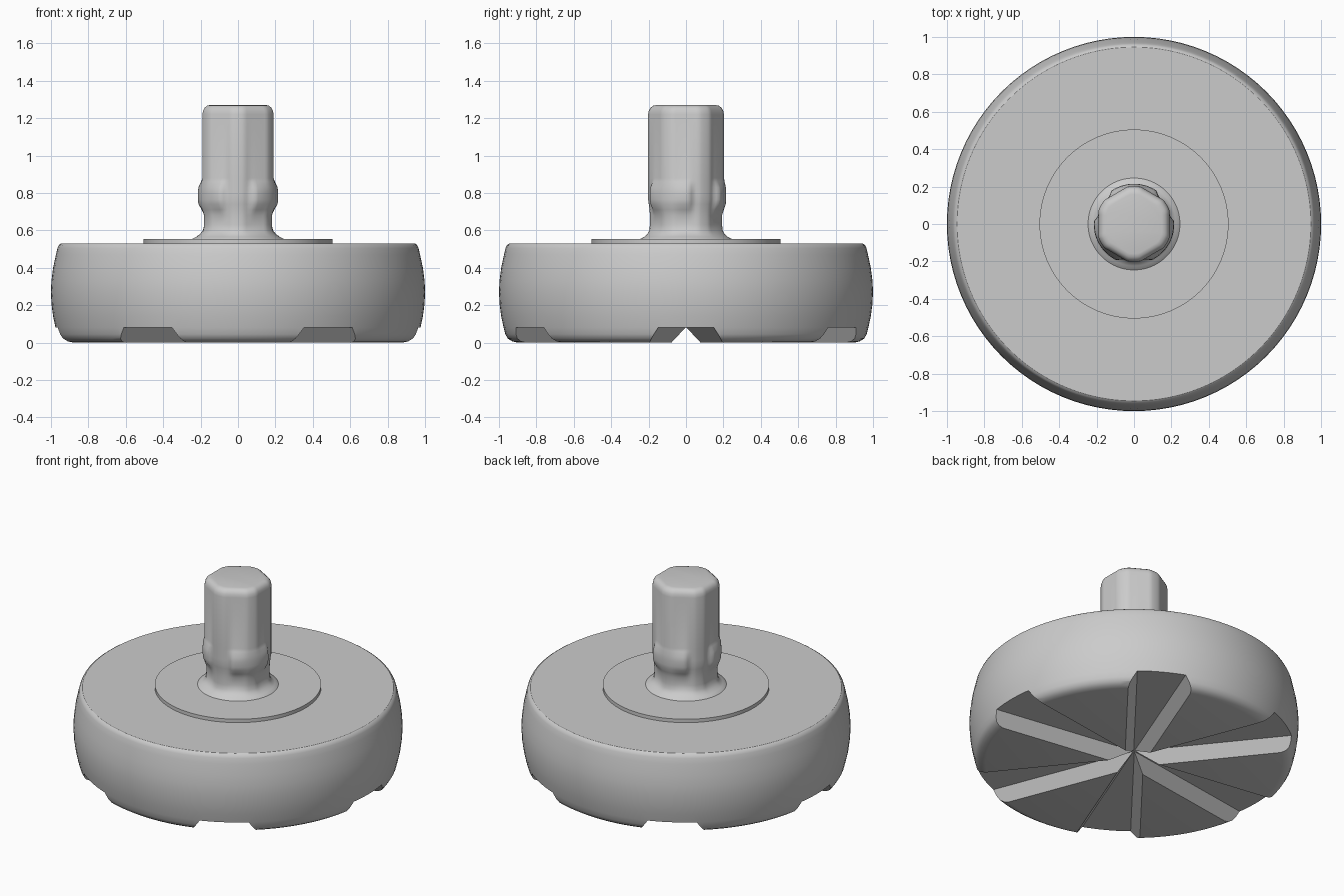
import bpy, bmesh, math
from mathutils import Matrix

cube = bpy.data.objects.get("Cube")
if cube:
    bpy.data.objects.remove(cube, do_unlink=True)

grey = bpy.data.materials.new("plain grey")
grey.use_nodes = True
grey.diffuse_color = (0.6, 0.6, 0.6, 1)
grey.node_tree.nodes["Principled BSDF"].inputs["Base Color"].default_value = (0.6, 0.6, 0.6, 1)


def finish(name, bm):
    """Turn a bmesh into a named object with the grey material."""
    bmesh.ops.recalc_face_normals(bm, faces=bm.faces)
    mesh = bpy.data.meshes.new(name)
    bm.to_mesh(mesh)
    bm.free()
    mesh.materials.append(grey)
    obj = bpy.data.objects.new(name, mesh)
    bpy.context.collection.objects.link(obj)
    return obj


def loft(name, heights, radius, sides):
    """Stack closed rings; radius(level, angle) shapes each ring."""
    bm = bmesh.new()
    rings = []
    for level, z in enumerate(heights):
        ring = []
        for i in range(sides):
            a = math.tau * i / sides
            r = radius(level, a)
            ring.append(bm.verts.new((r * math.cos(a), r * math.sin(a), z)))
        rings.append(ring)
    for low, high in zip(rings, rings[1:]):
        for i in range(sides):
            j = (i + 1) % sides
            bm.faces.new((low[i], low[j], high[j], high[i]))
    bm.faces.new(rings[0][::-1])
    bm.faces.new(rings[-1])
    return finish(name, bm)


def lathe(name, profile, sides=96):
    return loft(name, [z for r, z in profile], lambda k, a: profile[k][0], sides)


def select_only(obj):
    bpy.ops.object.select_all(action='DESELECT')
    obj.select_set(True)
    bpy.context.view_layer.objects.active = obj


def smooth(obj, degrees=32):
    select_only(obj)
    bpy.ops.object.shade_smooth_by_angle(angle=math.radians(degrees))


# Barrel-shaped disc with a rounded lower rim and a crisp upper rim
disc = lathe("disc_body", [
    (0.90, 0), (0.93, 0.007), (0.953, 0.022), (0.966, 0.045), (0.975, 0.08),
    (0.988, 0.14), (0.996, 0.2), (1.0, 0.27), (0.997, 0.33), (0.988, 0.4),
    (0.973, 0.47), (0.965, 0.505), (0.957, 0.522), (0.945, 0.53)])

# Six flared radial grooves with sloping walls cut in the underside
DEPTH, BELOW, SLOPE = 0.08, -0.02, 0.69
for n in range(6):
    bm = bmesh.new()
    ends = []
    for x, half in ((0, 0.002), (1.1, 0.17)):
        wide = half + SLOPE * (DEPTH - BELOW)
        ends.append([bm.verts.new(p) for p in (
            (x, -wide, BELOW), (x, wide, BELOW), (x, half, DEPTH), (x, -half, DEPTH))])
    inner, outer = ends
    bm.faces.new(inner)
    bm.faces.new(outer[::-1])
    for i in range(4):
        j = (i + 1) % 4
        bm.faces.new((inner[i], outer[i], outer[j], inner[j]))
    bm.transform(Matrix.Rotation(math.radians(60 * n), 4, 'Z'))
    cutter = finish("groove_cutter", bm)
    cutter.hide_render = True
    cut = disc.modifiers.new("groove", 'BOOLEAN')
    cut.operation = 'DIFFERENCE'
    cut.solver = 'EXACT'
    cut.object = cutter
    select_only(disc)
    bpy.ops.object.modifier_apply(modifier=cut.name)
    bpy.data.objects.remove(cutter, do_unlink=True)
smooth(disc)

# Thin raised flange
smooth(lathe("flange", [(0.505, 0.51), (0.505, 0.553)]))

# Rounded hexagonal shank: height, size, roundness, bulge amount
levels = [
    (0.54, 1.28, 1, 0), (0.555, 1.22, 1, 0), (0.565, 1.12, 1, 0), (0.58, 1.03, 0.7, 0),
    (0.6, 0.97, 0.3, 0), (0.63, 0.95, 0, 0), (0.68, 0.95, 0, 0), (0.71, 0.96, 0, 0.35),
    (0.74, 0.98, 0, 0.85), (0.765, 1, 0, 1), (0.8, 1, 0, 1), (0.83, 1, 0, 0.85),
    (0.86, 1, 0, 0.3), (0.88, 1, 0, 0), (1.22, 1, 0, 0), (1.24, 0.98, 0, 0),
    (1.255, 0.94, 0, 0), (1.266, 0.87, 0, 0), (1.27, 0.78, 0, 0)]


def shank_radius(level, angle):
    z, size, roundness, bulge = levels[level]
    deg = math.degrees(angle)
    off_flat = (deg + 30) % 60 - 30
    r = min(0.19 / math.cos(math.radians(off_flat)), 0.203)
    r += (0.2 - r) * roundness
    # Swellings on every second flat
    off_bulge = abs((deg - 90 + 60) % 120 - 60)
    fade = min(1, max(0, (44 - off_bulge) / 10))
    r *= size
    return r + max(0, 0.215 - r) * bulge * fade


smooth(loft("shank", [lv[0] for lv in levels], shank_radius, 90), 40)
